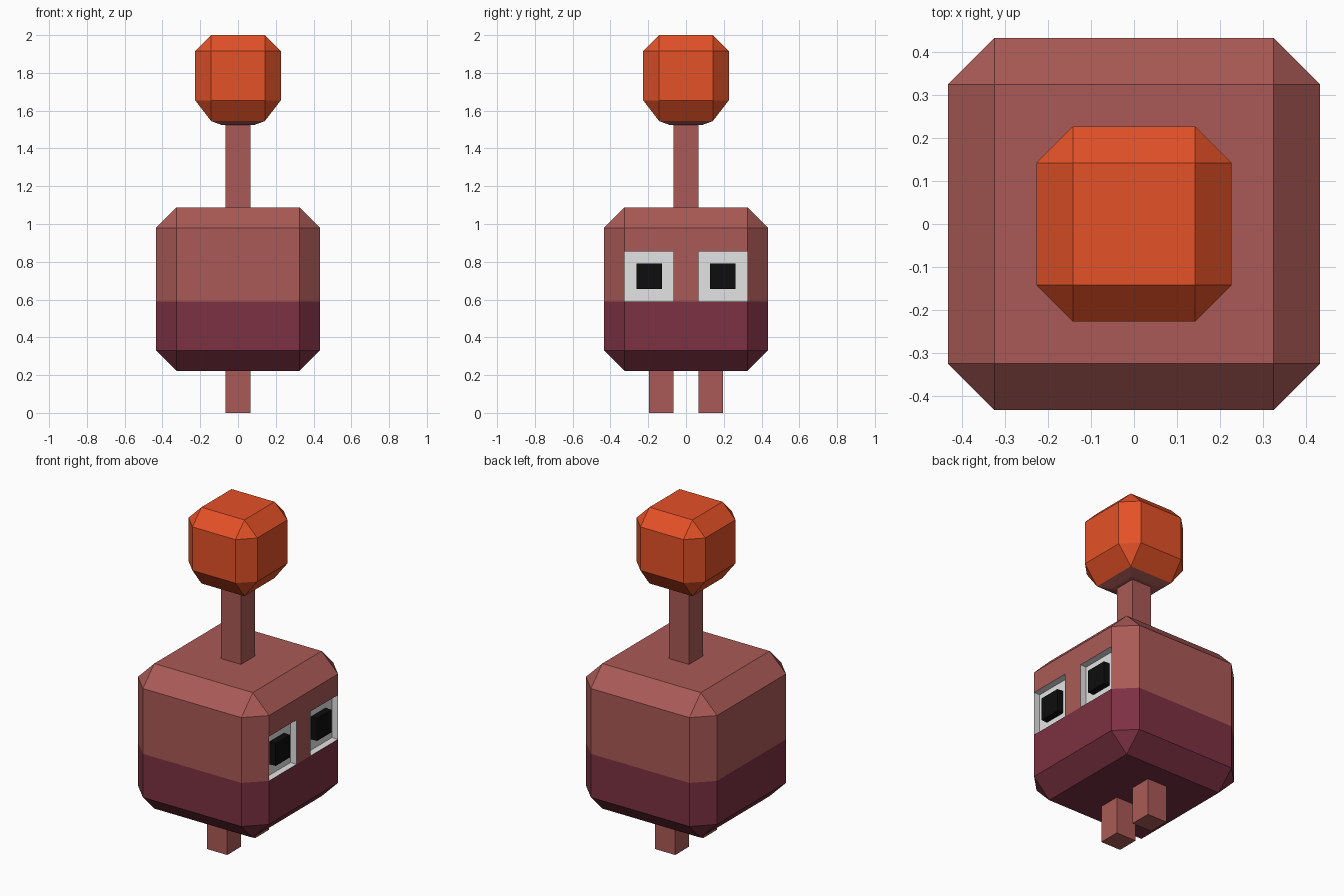
import bpy, bmesh

if "Cube" in bpy.data.objects:
    bpy.data.objects.remove(bpy.data.objects["Cube"])


def material(name, hex_code):
    """Flat colour from an sRGB hex code, stored as linear values."""
    lin = []
    for i in (0, 2, 4):
        c = int(hex_code[i:i + 2], 16) / 255
        lin.append(c / 12.92 if c <= 0.04045 else ((c + 0.055) / 1.055) ** 2.4)
    m = bpy.data.materials.new(name)
    m.diffuse_color = (*lin, 1.0)
    m.use_nodes = True
    m.node_tree.nodes["Principled BSDF"].inputs["Base Color"].default_value = m.diffuse_color
    return m


BROWN = material("dusty_brown", "aa5a56")
MAROON = material("maroon", "7c3142")
ORANGE = material("orange", "e45127")
WHITE = material("eye_white", "e3e3e3")
BLACK = material("pupil_black", "0d0d0d")


def box(lo, hi, bevel=0.0):
    """Bmesh box between two corners with optional one-step chamfers."""
    bm = bmesh.new()
    bmesh.ops.create_cube(bm, size=1.0)
    for v in bm.verts:
        v.co = [(a + b) / 2 + c * (b - a) for a, b, c in zip(lo, hi, v.co)]
    if bevel:
        bmesh.ops.bevel(bm, geom=bm.edges[:], offset=bevel, segments=1,
                        profile=0.5, affect='EDGES')
    bm.normal_update()
    return bm


def finish(bm, name, *mats):
    mesh = bpy.data.meshes.new(name)
    bm.to_mesh(mesh)
    bm.free()
    for m in mats:
        mesh.materials.append(m)
    ob = bpy.data.objects.new(name, mesh)
    bpy.context.collection.objects.link(ob)
    return ob


R = 0.433          # body half width
FLAT = 0.325       # half width of the flat part of each side
SPLIT = 0.59       # colour line, also the lower edge of the eyes
EYE_TOP = 0.855
EYE_IN = 0.066     # inner edge of each eye
DEPTH = 0.04       # eye socket depth

# Body: chamfered cube, maroon below the colour line
body = box((-R, -R, 0.222), (R, R, 1.088), R - FLAT)
bmesh.ops.bisect_plane(body, geom=body.verts[:] + body.edges[:] + body.faces[:],
                       plane_co=(0, 0, SPLIT), plane_no=(0, 0, 1))
# Cut the eye outlines into the upper part of the +x side
for co, no in (((0, 0, EYE_TOP), (0, 0, 1)),
               ((0, EYE_IN, 0), (0, 1, 0)), ((0, -EYE_IN, 0), (0, 1, 0))):
    faces = [f for f in body.faces
             if f.normal.x > 0.9 and f.calc_center_median().z > SPLIT]
    geom = set(faces)
    for f in faces:
        geom.update(f.edges)
        geom.update(f.verts)
    bmesh.ops.bisect_plane(body, geom=list(geom), plane_co=co, plane_no=no)
body.normal_update()
for f in body.faces:
    f.material_index = 1 if f.calc_center_median().z < SPLIT else 0
# Sink the white eye sockets
eyes = [f for f in body.faces if f.normal.x > 0.9
        and SPLIT < f.calc_center_median().z < EYE_TOP
        and abs(f.calc_center_median().y) > EYE_IN]
rim = bmesh.ops.inset_individual(body, faces=eyes, thickness=0.0, depth=-DEPTH)
for f in eyes + rim["faces"]:
    f.material_index = 2
finish(body, "body", BROWN, MAROON, WHITE)

# Pupils and legs, one pair on each side
for side, s in (("left", 1), ("right", -1)):
    y0, y1 = sorted((s * 0.128, s * 0.263))
    finish(box((R - DEPTH, y0, 0.655), (R, y1, 0.79)), side + "_pupil", BLACK)
    y0, y1 = sorted((s * 0.066, s * 0.196))
    finish(box((-0.066, y0, 0.0), (0.066, y1, 0.225)), side + "_leg", BROWN)

# Stalk on top of the body
finish(box((-0.066, -0.066, 1.085), (0.066, 0.066, 1.53)), "stalk", BROWN)

# Orange bulb with a deeper lower chamfer and a brown collar underneath
bulb = box((-0.227, -0.227, 1.545), (0.227, 0.227, 2.0), 0.085)
for v in bulb.verts:
    if 1.55 < v.co.z < 1.7:
        v.co.z = 1.655
bulb.normal_update()
base = [f for f in bulb.faces if f.normal.z < -0.95]
rim = bmesh.ops.inset_individual(bulb, faces=base, thickness=0.076, depth=0.02)
for f in base + rim["faces"]:
    f.material_index = 1
finish(bulb, "bulb", ORANGE, BROWN)
